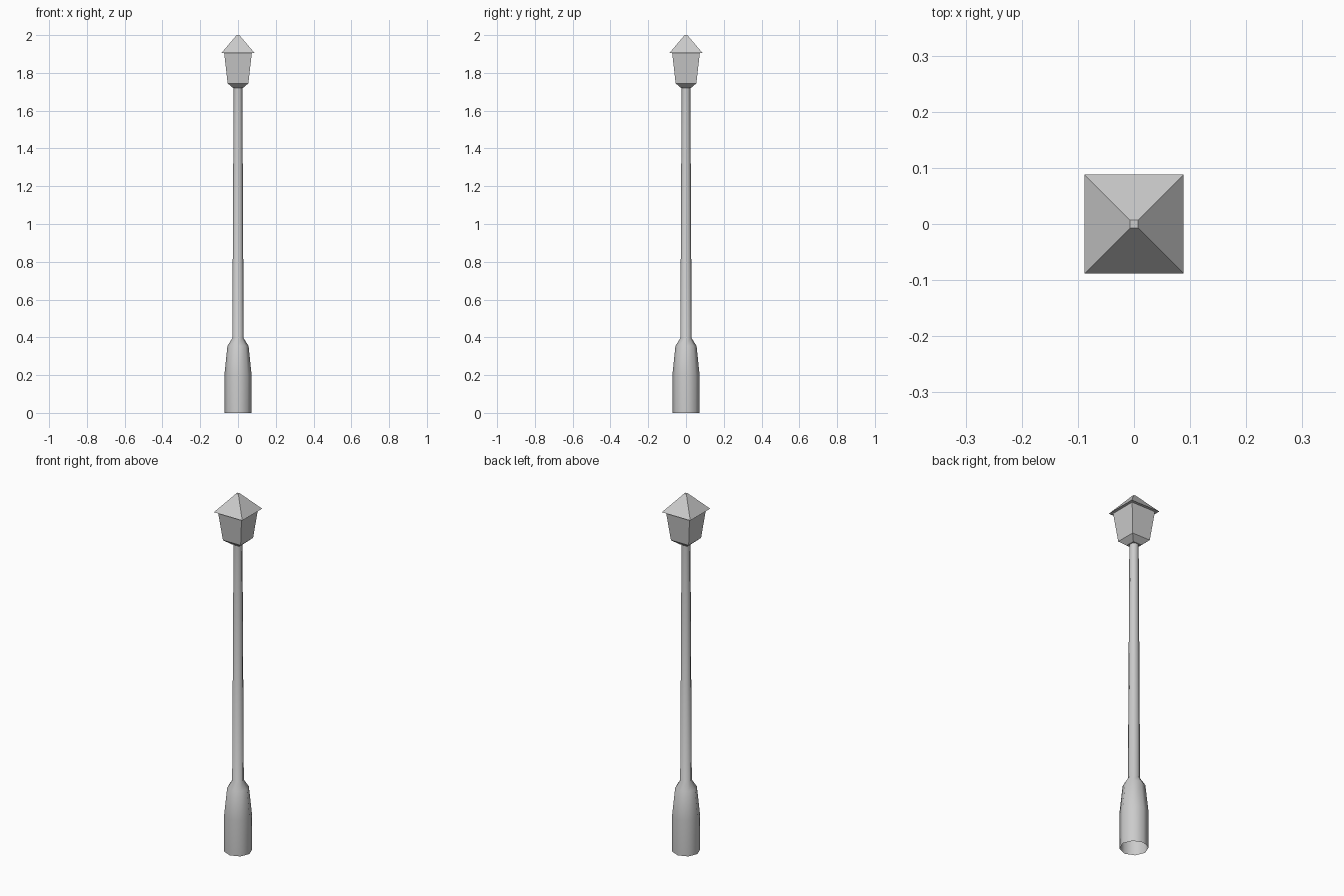
import bpy, bmesh, math

if "Cube" in bpy.data.objects:
    bpy.data.objects.remove(bpy.data.objects["Cube"])


def loft(name, rings, sides, turn=0.0, cap_bottom=False, cap_top=False, smooth=False):
    """Stack regular polygon rings given as (radius, z) and skin them."""
    bm = bmesh.new()
    loops = []
    for r, z in rings:
        loops.append([bm.verts.new((r * math.cos(turn + 2 * math.pi * i / sides),
                                    r * math.sin(turn + 2 * math.pi * i / sides), z))
                      for i in range(sides)])
    for low, high in zip(loops, loops[1:]):
        for i in range(sides):
            j = (i + 1) % sides
            bm.faces.new((low[i], low[j], high[j], high[i]))
    if cap_bottom:
        bm.faces.new(loops[0][::-1])
    if cap_top:
        bm.faces.new(loops[-1])
    mesh = bpy.data.meshes.new(name)
    bm.to_mesh(mesh)
    bm.free()
    obj = bpy.data.objects.new(name, mesh)
    bpy.context.collection.objects.link(obj)
    if smooth:
        bpy.ops.object.select_all(action='DESELECT')
        obj.select_set(True)
        bpy.context.view_layer.objects.active = obj
        bpy.ops.object.shade_smooth_by_angle(angle=math.radians(50))
    return obj


def square(name, rings, **caps):
    """Loft of axis-aligned squares given as (half width, z)."""
    return loft(name, [(h * math.sqrt(2), z) for h, z in rings], 4, math.pi / 4, **caps)


# Round post: hollow foot, shoulder and tapering shaft
loft("post", [(0.072, 0), (0.072, 0.2), (0.056, 0.355), (0.03, 0.395),
              (0.023, 1.73)], 8, smooth=True)

# Four-sided lantern with a sloped underside
square("lantern", [(0.026, 1.72), (0.055, 1.745), (0.073, 1.905)],
       cap_bottom=True, cap_top=True)

# Pyramid roof with a tiny flat tip
square("roof", [(0.088, 1.905), (0.007, 2.0)], cap_bottom=True, cap_top=True)
